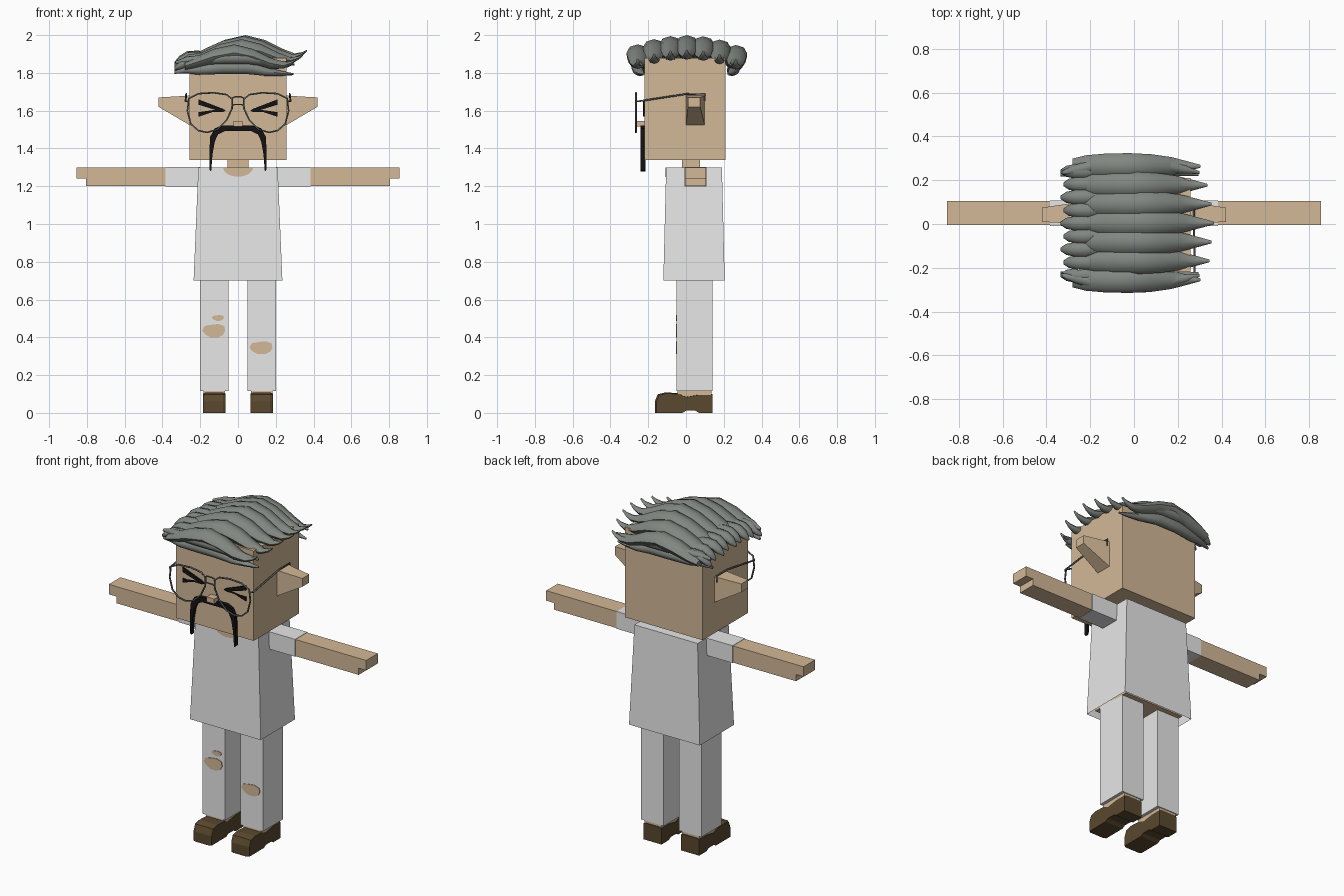
import bpy, bmesh, math
from mathutils import Vector

cube = bpy.data.objects.get("Cube")
if cube:
    bpy.data.objects.remove(cube, do_unlink=True)


def material(name, *rgb):
    m = bpy.data.materials.new(name)
    m.use_nodes = True
    m.diffuse_color = (*rgb, 1)
    m.node_tree.nodes["Principled BSDF"].inputs["Base Color"].default_value = (*rgb, 1)
    return m


SKIN = material("skin", .65, .48, .31)
CLOTH = material("white cloth", .8, .8, .8)
HAIR = material("grey hair", .22, .24, .22)
METAL = material("wire metal", .12, .13, .13)
BLACK = material("black", .006, .006, .006)
LEATHER = material("brown leather", .1, .065, .027)


def finish(name, bm, mat):
    bmesh.ops.recalc_face_normals(bm, faces=bm.faces)
    mesh = bpy.data.meshes.new(name)
    bm.to_mesh(mesh)
    bm.free()
    mesh.materials.append(mat)
    obj = bpy.data.objects.new(name, mesh)
    bpy.context.collection.objects.link(obj)
    return obj


def loft(name, rings, mat, cap_start=True, cap_end=True):
    """Skin a list of equal rings of points."""
    bm = bmesh.new()
    rows = [[bm.verts.new(p) for p in ring] for ring in rings]
    n = len(rows[0])
    for a, b in zip(rows, rows[1:]):
        for i in range(n):
            j = (i + 1) % n
            bm.faces.new((a[i], a[j], b[j], b[i]))
    if cap_start:
        bm.faces.new(rows[0])
    if cap_end:
        bm.faces.new(rows[-1])
    return finish(name, bm, mat)


def rect_z(x0, x1, y0, y1, z):
    return [(x0, y0, z), (x1, y0, z), (x1, y1, z), (x0, y1, z)]


def rect_x(x, y0, y1, z0, z1):
    return [(x, y0, z0), (x, y1, z0), (x, y1, z1), (x, y0, z1)]


def box(name, x, y, z, mat):
    return loft(name, [rect_z(*x, *y, h) for h in z], mat)


def plate(name, pts, y, mat):
    """Flat outline in x and z, given depth along y."""
    return loft(name, [[(px, d, pz) for px, pz in pts] for d in y], mat)


def wire(name, pts, radius, closed=False):
    curve = bpy.data.curves.new(name, "CURVE")
    curve.dimensions = "3D"
    curve.bevel_depth = radius
    curve.bevel_resolution = 1
    curve.use_fill_caps = True
    s = curve.splines.new("POLY")
    s.points.add(len(pts) - 1)
    for p, co in zip(s.points, pts):
        p.co = (*co, 1)
    s.use_cyclic_u = closed
    curve.materials.append(METAL)
    obj = bpy.data.objects.new(name, curve)
    bpy.context.collection.objects.link(obj)
    bpy.ops.object.select_all(action="DESELECT")
    obj.select_set(True)
    bpy.context.view_layer.objects.active = obj
    bpy.ops.object.convert(target="MESH")


# Head, neck, nose
box("head", (-.258, .258), (-.22, .21), (1.34, 1.88), SKIN)
box("neck", (-.055, .055), (-.02, .075), (1.25, 1.36), SKIN)
box("nose", (-.025, .025), (-.262, -.21), (1.515, 1.545), SKIN)

# Shirt open at the hem, with the body inside it
loft("shirt", [rect_z(-.235, .235, -.12, .205, .7),
               rect_z(-.21, .21, -.105, .19, 1.3)], CLOTH, cap_start=False)
box("torso", (-.2, .2), (-.09, .17), (.72, 1.28), SKIN)
collar = [(.08 * math.cos(a), 1.3 - .05 * math.sin(a))
          for a in [math.pi * i / 8 for i in range(9)]]
plate("neckline", collar, (-.109, -.103), SKIN)

# Limbs, ears, shoes, glasses and face marks for each side
LENS = [(.03, 1.66), (.06, 1.685), (.13, 1.695), (.21, 1.69), (.26, 1.665), (.268, 1.6),
        (.25, 1.53), (.21, 1.495), (.165, 1.485), (.11, 1.5), (.06, 1.55), (.032, 1.61)]
SHOE = [(.14, 0), (.14, .1), (.07, .1), (0, .088), (-.04, .105), (-.11, .108),
        (-.15, .098), (-.165, .06), (-.165, 0), (-.02, 0), (0, .012), (.05, .012), (.07, 0)]
for side, s in (("left", 1), ("right", -1)):
    def sx(a, b):
        return (s * a, s * b)

    box(side + "_sleeve", sx(.2, .385), (-.008, .108), (1.198, 1.302), CLOTH)
    box(side + "_arm", sx(.38, .805), (-.005, .105), (1.2, 1.3), SKIN)
    box(side + "_hand", sx(.8, .855), (-.005, .105), (1.24, 1.3), SKIN)
    box(side + "_trouser_leg", sx(.05, .2), (-.05, .14), (.115, .73), CLOTH)
    box(side + "_foot", sx(.068, .182), (-.045, .135), (.06, .117), SKIN)
    loft(side + "_ear", [rect_x(s * .25, 0, .1, 1.52, 1.68),
                         rect_x(s * .42, .01, .075, 1.62, 1.67)], SKIN)
    shoe = []
    for x, k in ((.065, .95), (.08, 1), (.17, 1), (.185, .95)):
        shoe.append([(s * x, y * k if y < 0 else y, z * k) for y, z in SHOE])
    loft(side + "_shoe", shoe, LEATHER)

    wire(side + "_rim", [(s * x, -.265, z) for x, z in LENS], .005, True)
    wire(side + "_temple", [(s * .265, -.265, 1.65), (s * .278, -.25, 1.65),
                            (s * .274, 0, 1.688), (s * .274, .1, 1.688),
                            (s * .274, .1, 1.65)], .005)
    for label, za, zb in (("upper", 1.66, 1.632), ("lower", 1.568, 1.592)):
        plate(f"{side}_{label}_eye_stroke",
              [(s * .21, za), (s * .21, zb), (s * .08, 1.592), (s * .065, 1.6), (s * .08, 1.61)],
              (-.228, -.219), BLACK)

# Bridge of the glasses
for label, z in (("upper", 1.665), ("lower", 1.625)):
    wire(label + "_bridge", [(-.032, -.265, z), (-.018, -.267, z + .008),
                             (.018, -.267, z + .008), (.032, -.265, z)], .004)

# Drooping moustache: half outline mirrored
half = [(.09, 1.52), (.125, 1.505), (.148, 1.46), (.152, 1.36), (.15, 1.285), (.142, 1.278),
        (.135, 1.37), (.122, 1.44), (.105, 1.475), (.07, 1.492)]
outer, inner = half[:6], half[6:]
row = [(0, 1.522)] + outer + inner + [(0, 1.492)]
plate("moustache", row + [(-x, z) for x, z in reversed(half)], (-.24, -.215), BLACK)


# Torn knees
def tear(name, x, z, w, h):
    pts = []
    for i in range(10):
        a = math.tau * i / 10
        r = 1 if i % 3 else .88
        pts.append((x + w * r * math.cos(a), z + h * r * max(-.85, min(.85, math.sin(a)))))
    plate(name, pts, (-.054, -.048), SKIN)


tear("right_knee_tear", -.125, .435, .065, .042)
tear("right_small_tear", -.105, .503, .034, .018)
tear("left_knee_tear", .125, .345, .065, .04)


# Hair locks: path entries are x, z, half width, half height
def lock(name, path, y, drop=0, bow=0, shift=0, width=1):
    x0, x1 = path[0][0], path[-1][0]
    rings = []
    for x, z, w, h in path:
        cy = y + bow * math.sin(math.pi * (x - x0) / (x1 - x0))
        rings.append([(x + shift, cy + w * width * math.cos(a), z - drop + h * math.sin(a))
                      for a in [math.tau * i / 8 for i in range(8)]])
    obj = loft(name, rings, HAIR)
    bpy.ops.object.select_all(action="DESELECT")
    obj.select_set(True)
    bpy.context.view_layer.objects.active = obj
    bpy.ops.object.shade_smooth_by_angle(angle=math.radians(50))


CROWN = [(-.23, 1.885, .035, .02), (-.17, 1.905, .05, .03), (-.08, 1.935, .058, .04),
         (.03, 1.955, .06, .045), (.13, 1.935, .055, .04), (.22, 1.9, .042, .03),
         (.29, 1.887, .024, .016), (.33, 1.9, .013, .01), (.355, 1.918, .006, .005)]
FRINGE = [(-.335, 1.85, .008, .01), (-.31, 1.868, .025, .022), (-.27, 1.885, .033, .03),
          (-.22, 1.888, .038, .03), (-.16, 1.9, .02, .015)]
SIDE = [(-.33, 1.815, .008, .008), (-.27, 1.828, .022, .018), (-.2, 1.828, .03, .026),
        (-.08, 1.84, .035, .034), (.05, 1.84, .035, .034), (.15, 1.82, .03, .024),
        (.23, 1.81, .02, .014), (.3, 1.805, .006, .005)]

shifts = (-.05, -.01, 0, .01, 0, -.02, -.05)
for i, shift in enumerate(shifts):
    y = -.255 + i * .0865
    lock(f"crown_lock_{i}", CROWN, y, drop=.75 * y * y, shift=shift)
for i in range(9):
    y = -.235 + i * .0595
    lock(f"fringe_lock_{i}", FRINGE, y, drop=.5 * y * y, shift=.012 * (i % 2))
for name, d in (("front", -1), ("back", 1)):
    lock(name + "_edge_lock", SIDE, d * .235, drop=-.04, bow=d * .045)
    lock(name + "_low_lock", SIDE, d * .225, drop=.012, bow=d * .035, shift=-.005, width=.9)
